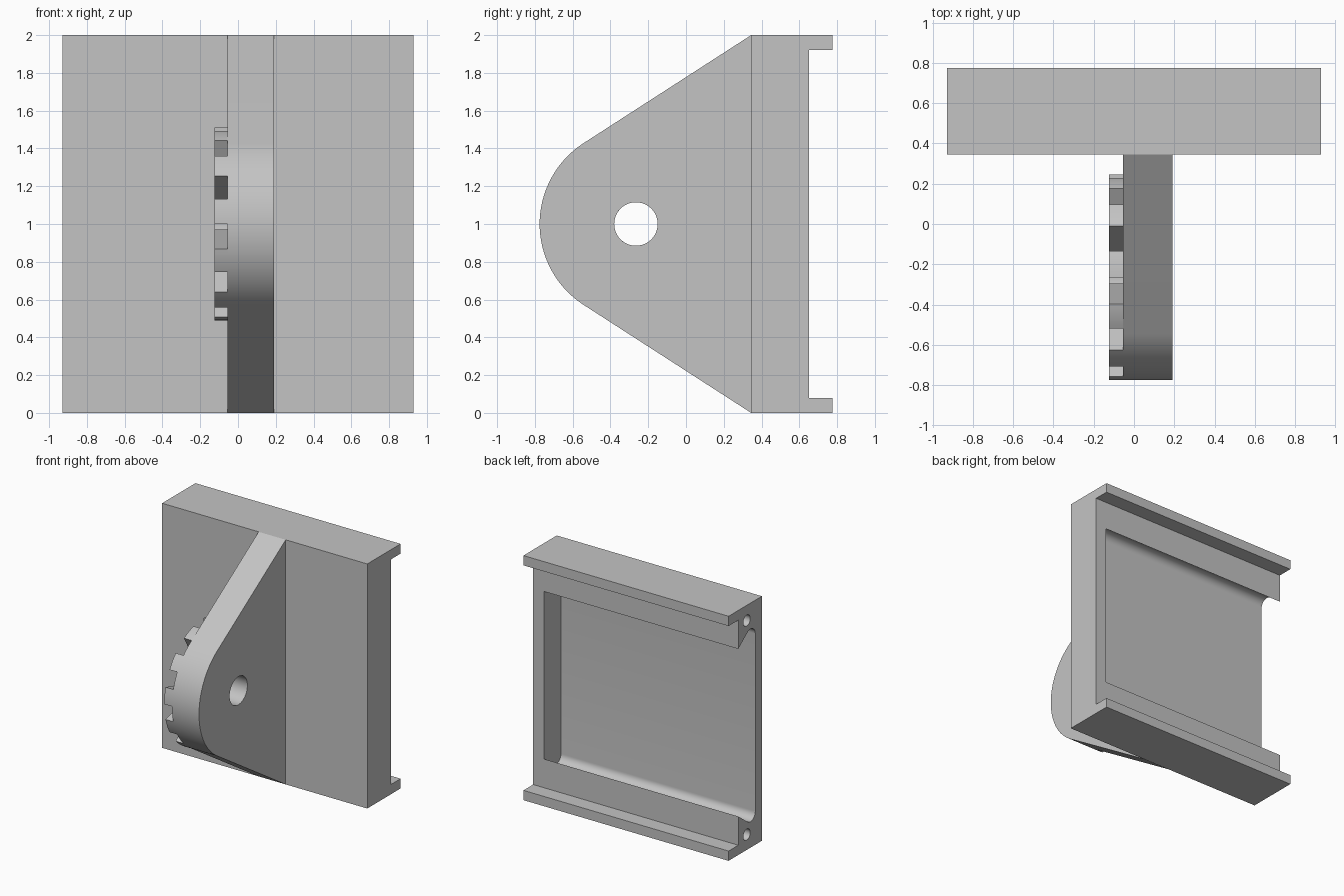
import bpy, bmesh, math
from math import sin, cos, radians

old = bpy.data.objects.get("Cube")
if old:
    bpy.data.objects.remove(old, do_unlink=True)

COLOUR = (0.55, 0.55, 0.55, 1)
grey = bpy.data.materials.new("plain grey")
grey.use_nodes = True
grey.diffuse_color = COLOUR
grey.node_tree.nodes["Principled BSDF"].inputs["Base Color"].default_value = COLOUR


def arc(cy, cz, r, a0, a1, n):
    """Points of an arc in the side plane, angles in degrees from +y towards +z."""
    steps = [radians(a0 + (a1 - a0) * i / n) for i in range(n + 1)]
    return [(cy + r * cos(a), cz + r * sin(a)) for a in steps]


def extrude(name, pts, x0, x1):
    """Solid made by sweeping a (y, z) outline from x0 to x1."""
    bm = bmesh.new()
    face = bm.faces.new([bm.verts.new((x0, y, z)) for y, z in pts])
    res = bmesh.ops.extrude_face_region(bm, geom=[face])
    moved = [v for v in res["geom"] if isinstance(v, bmesh.types.BMVert)]
    bmesh.ops.translate(bm, verts=moved, vec=(x1 - x0, 0, 0))
    bmesh.ops.recalc_face_normals(bm, faces=bm.faces)
    mesh = bpy.data.meshes.new(name)
    bm.to_mesh(mesh)
    bm.free()
    mesh.materials.append(grey)
    obj = bpy.data.objects.new(name, mesh)
    bpy.context.collection.objects.link(obj)
    return obj


def rod(name, y, z, r, x0, x1, n=48):
    return extrude(name, arc(y, z, r, 0, 360, n)[:-1], x0, x1)


def cut(obj, cutters):
    """Subtract the cutters, bake the result and remove the cutters."""
    for c in cutters:
        c.hide_render = True
        mod = obj.modifiers.new("cut", 'BOOLEAN')
        mod.operation = 'DIFFERENCE'
        mod.solver = 'EXACT'
        mod.object = c
    graph = bpy.context.evaluated_depsgraph_get()
    baked = bpy.data.meshes.new_from_object(obj.evaluated_get(graph))
    obj.modifiers.clear()
    obj.data = baked
    for c in cutters:
        bpy.data.objects.remove(c, do_unlink=True)


def mirrored(upper):
    """Close an upper half outline with its mirror image about z = 1."""
    return upper + [(y, 2 - z) for y, z in reversed(upper)]


HALF = 0.928          # half width of the plate
FRONT, BACK = 0.345, 0.65
PIVOT_Y, PIVOT_R, ROUND_R = -0.265, 0.115, 0.51

# Mounting plate with a lip along the top and bottom of its back
plate = extrude("mounting_plate", mirrored(
    [(FRONT, 2), (0.775, 2), (0.775, 1.92), (BACK, 1.92)]), -HALF, HALF)
# put the outline's front edge first and last, giving a channel section
# Undercut slot, open at one end, with rounded inner corners
slot = extrude("slot_cutter", mirrored(
    [(0.70, 1.685), (BACK, 1.685)] + arc(0.4925, 1.725, 0.0625, 53, 180, 14)), -1.1, 0.83)
# Blind screw holes in the open end
screws = [rod("screw_cutter", 0.54, z, 0.045, -1.1, -0.45, 32) for z in (0.125, 1.875)]
cut(plate, [slot] + screws)

# Pivot arm: a rounded nose with tangent flanks reaching the plate
dist = math.hypot(FRONT - PIVOT_Y, 1)
flank = math.degrees(math.atan2(1, FRONT - PIVOT_Y) + math.acos(ROUND_R / dist))
nose = arc(PIVOT_Y, 1, ROUND_R, flank, 360 - flank, 48)
arm = extrude("pivot_arm", [(FRONT, 2)] + nose + [(FRONT, 0)], -0.055, 0.19)
cut(arm, [rod("pivot_cutter", PIVOT_Y, 1, PIVOT_R, -0.3, 0.4)])

# Ring of locking teeth around the pivot hole
parts = [plate, arm]
for k in range(12):
    end = 180 - 30 * k
    outline = (arc(PIVOT_Y, 1, ROUND_R, end - 15, end, 6)
               + arc(PIVOT_Y, 1, PIVOT_R, end, end - 15, 3))
    parts.append(extrude(f"locking_tooth_{k + 1}", outline, -0.125, -0.055))

# Smooth the curved walls, keep edges sharp
bpy.ops.object.select_all(action='DESELECT')
for p in parts:
    p.select_set(True)
bpy.context.view_layer.objects.active = plate
bpy.ops.object.shade_smooth_by_angle(angle=radians(30))
